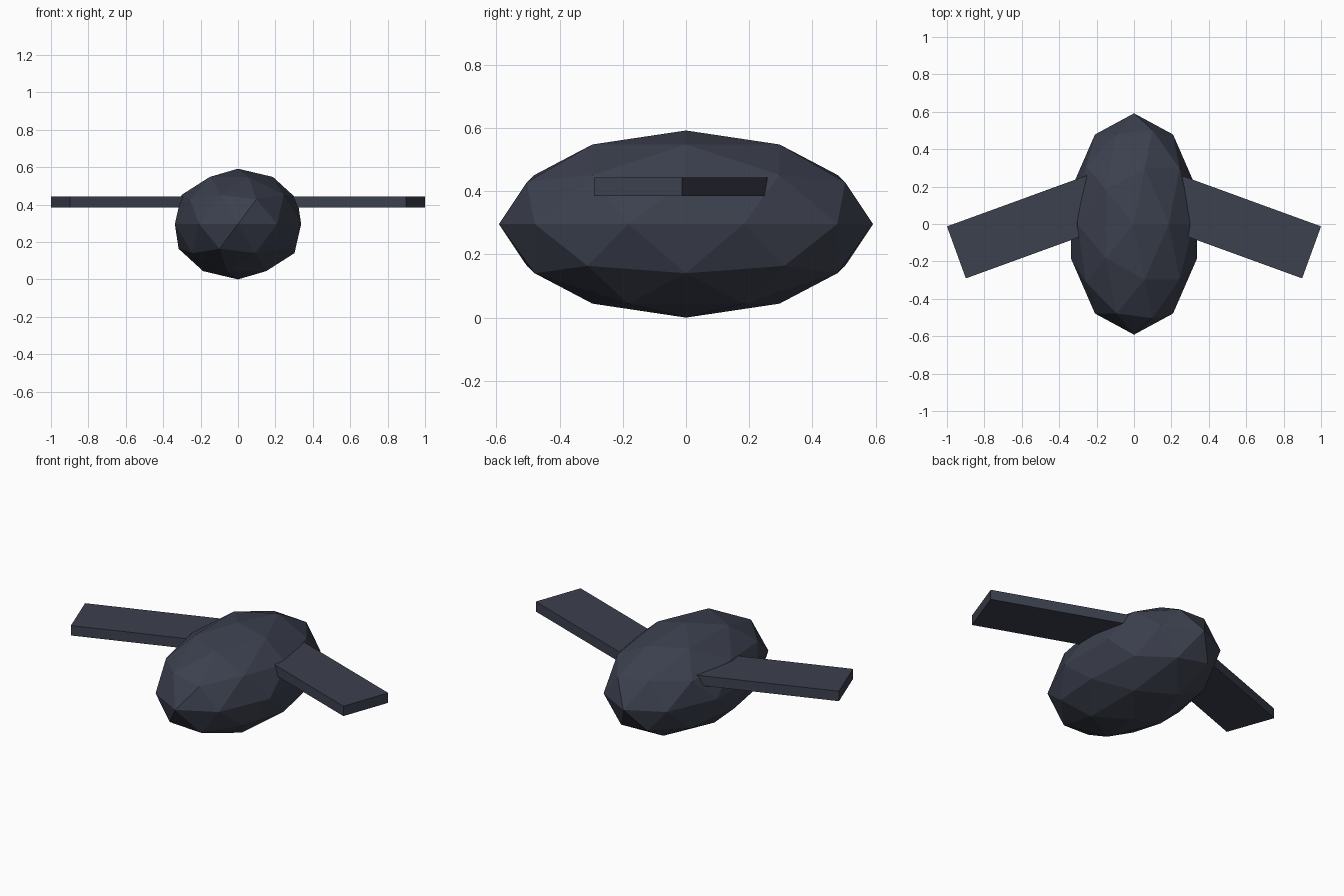
import bpy
import math

UNIT = 0.5917  # half of the body's length

cube = bpy.data.objects.get("Cube")
if cube:
    bpy.data.objects.remove(cube, do_unlink=True)

# Single dark slate colour
slate = bpy.data.materials.new("dark_slate")
slate.use_nodes = True
colour = (0.045, 0.052, 0.077, 1)
slate.diffuse_color = colour
slate.node_tree.nodes["Principled BSDF"].inputs["Base Color"].default_value = colour


def finish(name, scale):
    """Name, scale and colour the newly added primitive."""
    obj = bpy.context.object
    obj.name = name
    obj.scale = [s * UNIT for s in scale]
    bpy.ops.object.transform_apply(location=False, rotation=False, scale=True)
    obj.data.materials.append(slate)
    return obj


# Faceted egg-shaped body
bpy.ops.mesh.primitive_ico_sphere_add(subdivisions=2, radius=1, location=(0, 0, UNIT / 2))
finish("body", (0.6, 1, 0.5))

# Flat wings swept towards the front
for name, side in (("left_wing", 1), ("right_wing", -1)):
    bpy.ops.mesh.primitive_cube_add(
        size=1,
        location=(side * 0.9 * UNIT, 0, 0.7 * UNIT),
        rotation=(0, 0, -side * math.radians(20)),
    )
    finish(name, (1.5, 0.5, 0.1))
